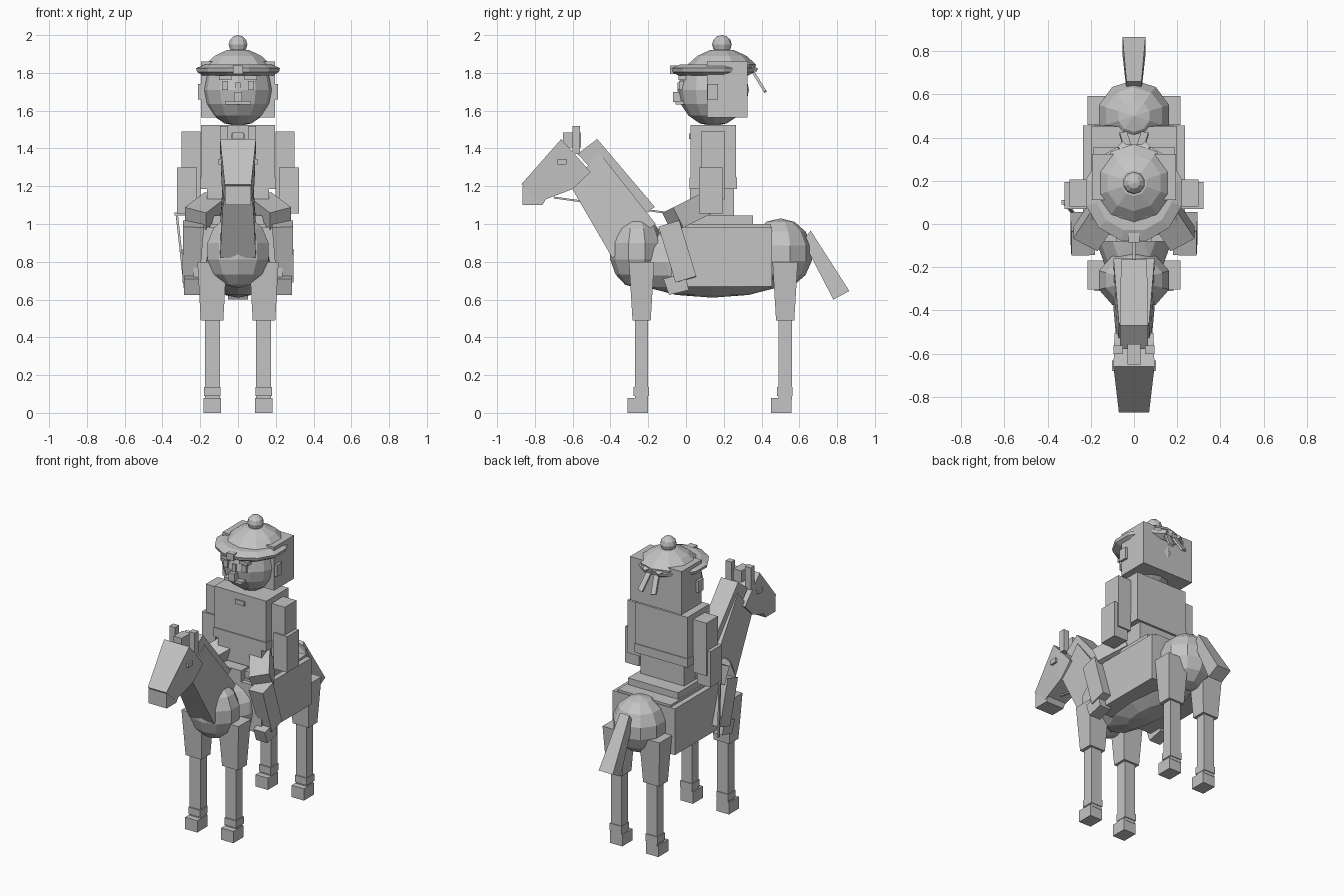
import bpy, bmesh, math
from mathutils import Vector

if "Cube" in bpy.data.objects:
    bpy.data.objects.remove(bpy.data.objects["Cube"])

grey = bpy.data.materials.new("light_grey")
grey.diffuse_color = (0.55, 0.55, 0.55, 1)
grey.use_nodes = True
grey.node_tree.nodes["Principled BSDF"].inputs["Base Color"].default_value = grey.diffuse_color


def finish(name, bm):
    bmesh.ops.recalc_face_normals(bm, faces=bm.faces)
    me = bpy.data.meshes.new(name)
    bm.to_mesh(me)
    bm.free()
    me.materials.append(grey)
    ob = bpy.data.objects.new(name, me)
    bpy.context.collection.objects.link(ob)
    return ob


def hull(name, pts):
    bm = bmesh.new()
    for p in pts:
        bm.verts.new(p)
    bmesh.ops.convex_hull(bm, input=bm.verts)
    bmesh.ops.dissolve_limit(bm, angle_limit=0.01, verts=bm.verts, edges=bm.edges)
    return finish(name, bm)


def box(name, x, y, z, bottom=(1, 1)):
    """Box from ranges; bottom scales the lower face."""
    cx, cy = sum(x) / 2, sum(y) / 2
    pts = []
    for px in x:
        for py in y:
            pts.append((px, py, z[1]))
            pts.append((cx + (px - cx) * bottom[0], cy + (py - cy) * bottom[1], z[0]))
    return hull(name, pts)


def side_box(name, s, x, y, z, bottom=(1, 1)):
    return box(name, (s * x[0], s * x[1]), y, z, bottom)


def profile(name, pts):
    """Mirrored side profile of (y, z, half width)."""
    return hull(name, [(s * w, y, z) for y, z, w in pts for s in (-1, 1)])


def beam(name, a, b, wa, da, wb=None, db=None):
    """Tapered bar from a to b, with full width and depth at each end."""
    a, b = Vector(a), Vector(b)
    d = (b - a).normalized()
    u = (Vector((1, 0, 0)) - d * d.x).normalized()
    v = d.cross(u)
    ends = ((a, wa, da), (b, wb or wa, db or da))
    return hull(name, [p + u * w * i / 2 + v * t * j / 2
                       for p, w, t in ends for i in (-1, 1) for j in (-1, 1)])


def ball(name, c, r, seg=10, rings=7):
    bm = bmesh.new()
    bmesh.ops.create_uvsphere(bm, u_segments=seg, v_segments=rings, radius=1)
    for v in bm.verts:
        v.co = [v.co[i] * r[i] + c[i] for i in range(3)]
    return finish(name, bm)


def lathe(name, c, prof, seg=10):
    """Turned shape around z from (radius, z) pairs, closed at both ends."""
    bm = bmesh.new()
    loops = [[bm.verts.new((c[0] + r * math.cos(2 * math.pi * (k + .5) / seg),
                            c[1] + r * math.sin(2 * math.pi * (k + .5) / seg), z))
              for k in range(seg)] for r, z in prof]
    for p, q in zip(loops, loops[1:]):
        for k in range(seg):
            bm.faces.new((p[k], p[(k + 1) % seg], q[(k + 1) % seg], q[k]))
    bm.faces.new(loops[0])
    bm.faces.new(loops[-1])
    return finish(name, bm)


# Horse body
ball("belly", (0, .14, .80), (.19, .50, .19), 12, 8)
ball("chest", (0, -.26, .855), (.175, .145, .195))
ball("rump", (0, .50, .845), (.175, .17, .185))
profile("neck", [(-.61, 1.20, .075), (-.39, .82, .095), (-.16, 1.0, .095), (-.46, 1.38, .07)])
profile("mane", [(-.575, 1.37, .065), (-.47, 1.45, .065), (-.165, 1.09, .06), (-.25, 1.03, .06)])
profile("tail", [(.62, .91, .035), (.66, .965, .035), (.865, .645, .053), (.78, .60, .053)])

# Horse head
profile("horse_head", [(-.66, 1.45, .095), (-.505, 1.275, .09), (-.60, 1.185, .085),
                       (-.77, 1.12, .07), (-.872, 1.21, .07)])
profile("muzzle", [(-.865, 1.20, .068), (-.865, 1.10, .068), (-.76, 1.10, .068), (-.72, 1.17, .068)])
box("forelock", (-.03, .03), (-.65, -.555), (1.405, 1.485))

# Horse legs
for s, side in ((-1, "right"), (1, "left")):
    for end, y in (("front", -.235), ("hind", .525)):
        n = side + "_" + end + "_"
        side_box(n + "upper_leg", s, (.06, .215), (y - .067, y + .067), (.49, .80), (.77, .72))
        side_box(n + "cannon", s, (.095, .175), (y - .035, y + .035), (.07, .50))
        side_box(n + "fetlock", s, (.092, .18), (y - .043, y + .04), (.09, .138))
        side_box(n + "hoof", s, (.09, .182), (y - .075, y + .033), (0, .08))
    # Horse ears and eyes
    side_box(side + "_horse_ear", s, (.052, .095), (-.602, -.562), (1.37, 1.52), (1, 1))
    side_box(side + "_horse_eye", s, (.08, .102), (-.68, -.632), (1.315, 1.345))

# Saddle and blanket
box("blanket", (-.235, .235), (-.08, .455), (.67, .985))
box("blanket_top", (-.2, .2), (-.05, .45), (.95, 1.0))
box("saddle", (-.19, .19), (-.04, .355), (.98, 1.045))
box("pommel", (-.08, .08), (-.08, 0), (.98, 1.06))
beam("reins", (0, -.70, 1.14), (0, -.07, 1.055), .012, .01)

# Rider torso
box("hips", (-.165, .165), (.02, .255), (1.03, 1.21))
box("coat_hem", (-.2, .2), (.018, .27), (1.185, 1.245))
box("torso", (-.195, .195), (.025, .265), (1.24, 1.525))
box("collar_plate", (-.035, .035), (.017, .026), (1.45, 1.48))

# Rider arms, legs and face pairs
for s, side in ((-1, "right"), (1, "left")):
    n = side + "_"
    side_box(n + "upper_arm", s, (.198, .298), (.08, .205), (1.13, 1.49))
    side_box(n + "forearm", s, (.218, .322), (.07, .195), (1.055, 1.30))
    beam(n + "thigh", (s * .12, .09, 1.10), (s * .225, -.07, 1.02), .13, .12)
    beam(n + "shin", (s * .235, -.09, 1.0), (s * .25, .0, .705), .11, .115, .09, .115)
    hull(n + "boot", [(s * x, y, z) for x in (.2, .285) for y, z in
                      ((-.12, .71), (-.005, .74), (.015, .65), (-.09, .625))])
    side_box(n + "ear", s, (.17, .212), (.115, .17), (1.66, 1.74))
    side_box(n + "eye", s, (.052, .085), (-.037, .0), (1.71, 1.757))
    side_box(n + "eyebrow", s, (.035, .1), (-.04, .0), (1.763, 1.785))
    beam(n + "ribbon", (s * .025, .34, 1.83), (s * .05, .42, 1.70), .035, .015)
    beam(n + "bow", (s * .01, .325, 1.84), (s * .065, .365, 1.82), .035, .02)

# Riding crop in the right hand
box("crop_handle", (-.335, -.23), (.09, .11), (1.045, 1.06))
beam("crop", (-.325, .10, 1.06), (-.28, .05, .65), .012, .012)

# Rider head
ball("head", (0, .145, 1.71), (.188, .188, .192), 12, 8)
box("hair", (-.195, .195), (.11, .325), (1.565, 1.86))
box("nose", (-.022, .022), (-.07, 0), (1.645, 1.70))
box("nose_bridge", (-.014, .014), (-.045, 0), (1.69, 1.75))
box("mouth", (-.068, .068), (-.055, .02), (1.632, 1.652))

# Hat
lathe("hat_brim", (0, .145), [(.19, 1.785), (.225, 1.805), (.23, 1.825), (.18, 1.845)], 12)
lathe("hat_crown", (0, .19), [(.175, 1.81), (.18, 1.845), (.13, 1.89), (.06, 1.922)])
box("hat_badge", (-.026, .026), (-.085, -.04), (1.795, 1.84))
ball("pompom", (0, .19, 1.95), (.052, .052, .05), 10, 6)
